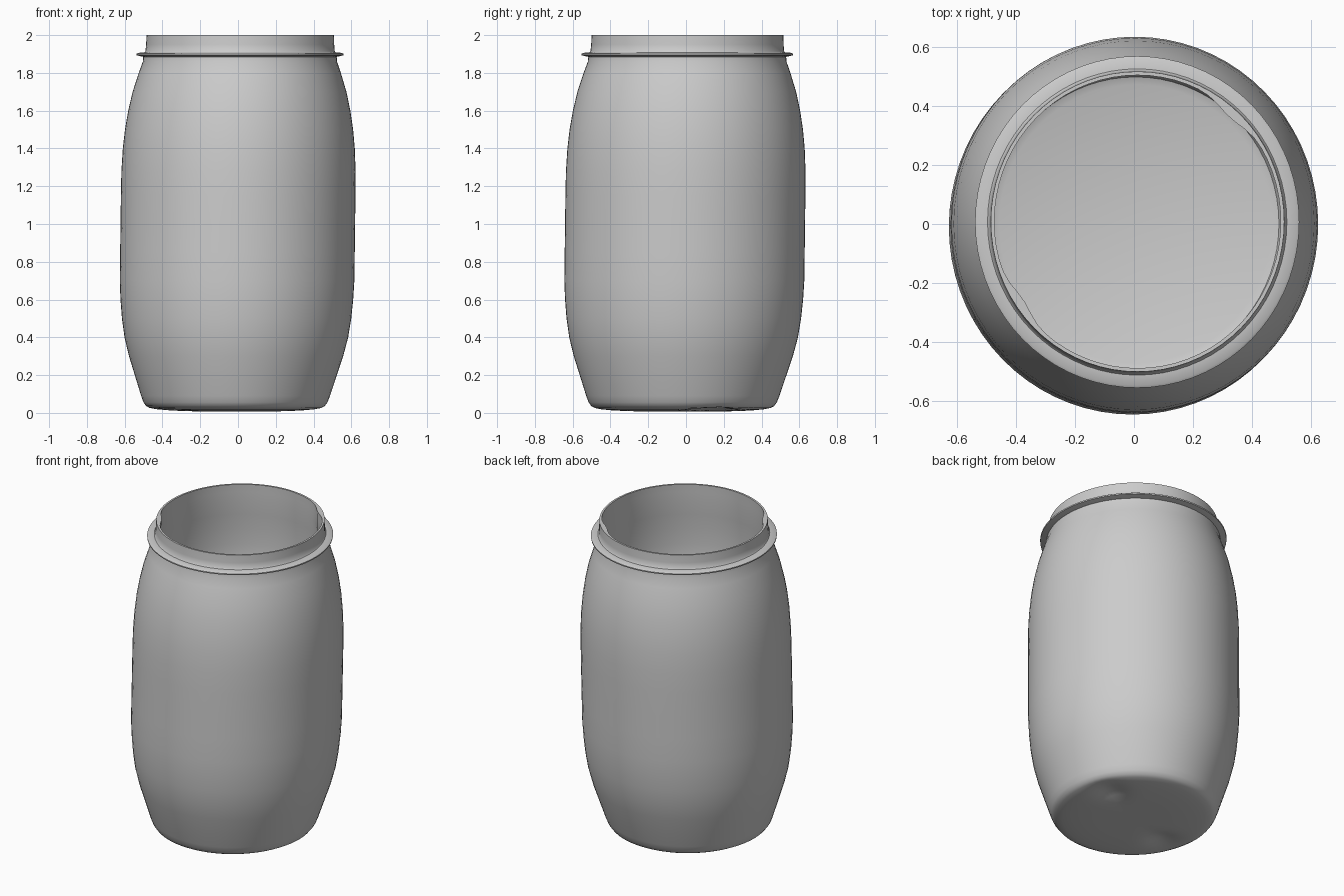
import bpy, bmesh
from math import sin, cos, pi, exp, radians

if "Cube" in bpy.data.objects:
    bpy.data.objects.remove(bpy.data.objects["Cube"])

SIDES = 72
OVAL = 1.023          # slightly deeper than wide


def bump(d, width):
    return exp(-(d / width) ** 2)


def angle_gap(a, deg):
    return abs((a - radians(deg) + pi) % (2 * pi) - pi)


def lathe(name, profile, shape):
    """Spin (radius, z) points about z; shape() adds irregularities. Zero radius closes an end."""
    bm = bmesh.new()
    rings = []
    for r, z in profile:
        if r == 0:
            rings.append([bm.verts.new(shape(0, z, 0))])
        else:
            rings.append([bm.verts.new(shape(r, z, 2 * pi * i / SIDES)) for i in range(SIDES)])
    for a, b in zip(rings, rings[1:]):
        for i in range(SIDES):
            j = (i + 1) % SIDES
            if len(a) == 1:
                bm.faces.new((a[0], b[j], b[i]))
            elif len(b) == 1:
                bm.faces.new((a[i], a[j], b[0]))
            else:
                bm.faces.new((a[i], a[j], b[j], b[i]))
    bmesh.ops.recalc_face_normals(bm, faces=bm.faces)
    mesh = bpy.data.meshes.new(name)
    bm.to_mesh(mesh)
    bm.free()
    ob = bpy.data.objects.new(name, mesh)
    bpy.context.collection.objects.link(ob)
    bpy.context.view_layer.objects.active = ob
    ob.select_set(True)
    bpy.ops.object.shade_smooth_by_angle(angle=radians(40))
    ob.select_set(False)
    return ob


def barrel_shape(r, z, a):
    # gentle lean from base to mouth
    cx = -0.014 + 0.013 * z
    cy = -0.018 + 0.013 * z
    # pinched inner lip at two opposite spots
    if z > 1.8 and r < 0.492:
        r -= 0.02 * (bump(angle_gap(a, 48), 0.16) + bump(angle_gap(a, 214), 0.16))
    x, y = r * cos(a), r * sin(a) * OVAL
    # two dents in the underside
    if z < 0.04:
        for dx, dy in ((0.30, 0.14), (-0.30, -0.10)):
            z += 0.03 * bump(((x - dx) ** 2 + (y - dy) ** 2) ** 0.5, 0.09)
    return x + cx, y + cy, z


# underside, bulging wall, flange, neck, lip and inside down to the floor
underside = [(0, 0.008), (0.08, 0.008), (0.16, 0.008), (0.22, 0.008), (0.27, 0.009),
             (0.32, 0.011), (0.37, 0.014), (0.42, 0.019)]
wall = [(0.455, 0.026), (0.473, 0.036), (0.487, 0.056), (0.50, 0.09), (0.535, 0.20),
        (0.567, 0.30), (0.592, 0.40), (0.607, 0.50), (0.616, 0.60), (0.621, 0.70),
        (0.621, 0.85), (0.621, 1.0), (0.621, 1.15), (0.62, 1.28), (0.614, 1.4), (0.604, 1.5),
        (0.588, 1.6), (0.566, 1.7), (0.535, 1.8), (0.514, 1.86)]
flange = [(0.512, 1.885), (0.535, 1.89), (0.547, 1.893), (0.548, 1.901), (0.54, 1.906),
          (0.506, 1.909)]
neck = [(0.501, 1.915), (0.498, 1.95), (0.496, 2.0), (0.484, 2.0), (0.486, 1.95), (0.487, 1.88)]
inside = [(0.495, 1.8), (0.502, 1.7), (0.505, 1.6), (0.503, 1.54), (0.498, 1.49),
          (0.485, 1.46), (0.46, 1.45), (0, 1.45)]

lathe("barrel", underside + wall + flange + neck + inside, barrel_shape)
